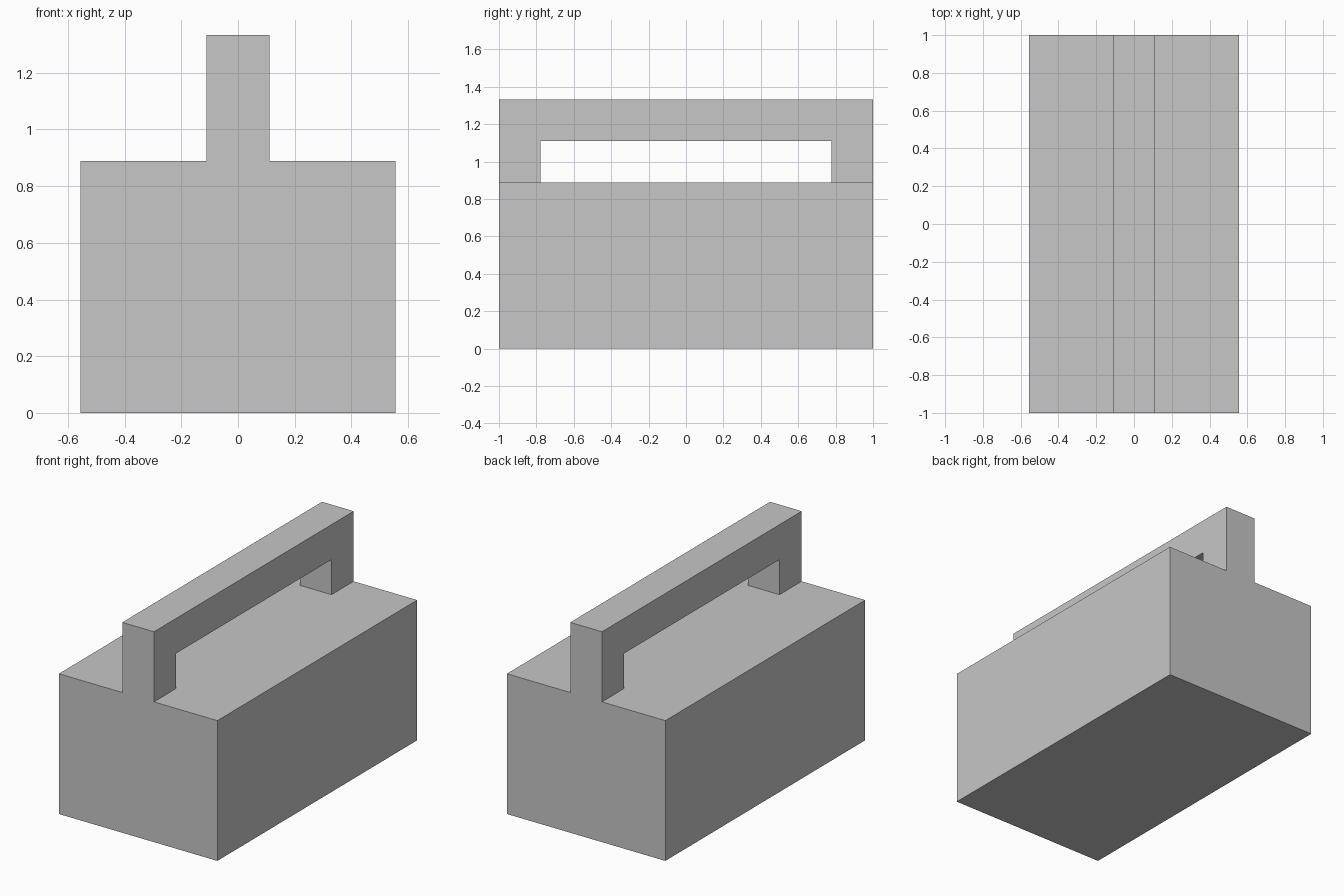
import bpy
import bmesh

cube = bpy.data.objects.get("Cube")
if cube:
    bpy.data.objects.remove(cube, do_unlink=True)

UNIT = 2 / 9  # the whole shape sits on this grid

grey = bpy.data.materials.new("plain_grey")
colour = (0.57, 0.57, 0.57, 1)
grey.use_nodes = True
grey.diffuse_color = colour
grey.node_tree.nodes["Principled BSDF"].inputs["Base Color"].default_value = colour


def extrude_profile(name, points, width):
    """Extrude a side outline of (y, z) grid points across x, centred."""
    bm = bmesh.new()
    face = bm.faces.new([bm.verts.new((-width / 2 * UNIT, y * UNIT, z * UNIT)) for y, z in points])
    side = bmesh.ops.extrude_face_region(bm, geom=[face])["geom"]
    moved = [v for v in side if isinstance(v, bmesh.types.BMVert)]
    bmesh.ops.translate(bm, verts=moved, vec=(width * UNIT, 0, 0))
    bmesh.ops.recalc_face_normals(bm, faces=bm.faces)
    mesh = bpy.data.meshes.new(name)
    bm.to_mesh(mesh)
    bm.free()
    mesh.materials.append(grey)
    obj = bpy.data.objects.new(name, mesh)
    bpy.context.collection.objects.link(obj)
    return obj


# Solid box body
extrude_profile("body", [(-4.5, 0), (4.5, 0), (4.5, 4), (-4.5, 4)], 5)

# Arched handle: two posts and a bar, as one outline
half = [(4.5, 6), (4.5, 4), (3.5, 4), (3.5, 5)]
extrude_profile("handle", half + [(-y, z) for y, z in reversed(half)], 1)
